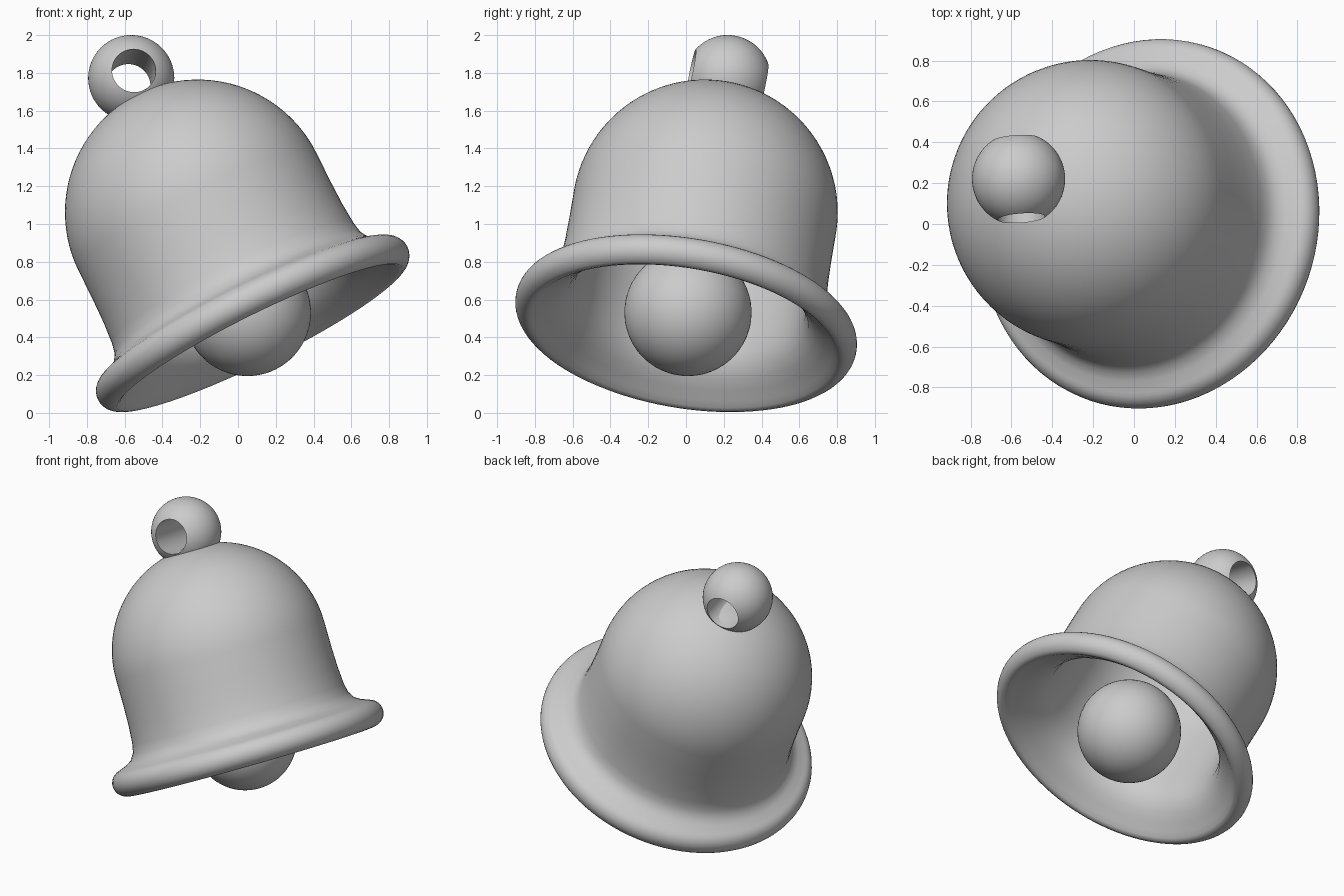
import bpy, bmesh
from math import sin, cos, pi, radians, sqrt, asin
from mathutils import Vector

if "Cube" in bpy.data.objects:
    bpy.data.objects.remove(bpy.data.objects["Cube"])

RIM = Vector((0.08, 0.0, 0.47))                        # centre of the mouth
AXIS = Vector((-0.439, 0.15, 0.886)).normalized()      # tilted bell axis
SEG = 96


def finish(bm, name, origin, direction, angle=50):
    """Turn a z-aligned bmesh into a smooth object placed along direction."""
    bmesh.ops.recalc_face_normals(bm, faces=bm.faces)
    me = bpy.data.meshes.new(name)
    bm.to_mesh(me)
    bm.free()
    ob = bpy.data.objects.new(name, me)
    bpy.context.collection.objects.link(ob)
    ob.rotation_mode = 'QUATERNION'
    ob.rotation_quaternion = direction.to_track_quat('Z', 'Y')
    ob.location = origin
    bpy.ops.object.select_all(action='DESELECT')
    bpy.context.view_layer.objects.active = ob
    ob.select_set(True)
    bpy.ops.object.shade_smooth_by_angle(angle=radians(angle))
    return ob


def revolve(name, profile, origin, direction, closed=False, steps=SEG, angle=50):
    """Spin (radius, height) points around local z."""
    bm = bmesh.new()
    vs = [bm.verts.new((r, 0, z)) for r, z in profile]
    n = len(vs)
    for i in range(n if closed else n - 1):
        bm.edges.new((vs[i], vs[(i + 1) % n]))
    bmesh.ops.spin(bm, geom=bm.verts[:] + bm.edges[:], axis=(0, 0, 1),
                   cent=(0, 0, 0), angle=2 * pi, steps=steps, use_merge=False)
    bmesh.ops.remove_doubles(bm, verts=bm.verts, dist=1e-4)
    return finish(bm, name, origin, direction, angle)


def arc(cr, cz, rad, a0, a1, n):
    return [(cr + rad * cos(radians(a0 + (a1 - a0) * i / n)),
             cz + rad * sin(radians(a0 + (a1 - a0) * i / n))) for i in range(n + 1)]


# bell shell: outer dome, flared waist, rounded lip, then the hollow inside
outer = arc(0, 0.668, 0.703, 90, 0, 24)
waist = [(0.703, 0.5), (0.706, 0.36), (0.715, 0.24), (0.727, 0.18), (0.755, 0.135), (0.795, 0.11)]
lip = arc(0.827, 0.005, 0.087, 75, -80, 12)
inside = [(0.82, -0.072), (0.79, -0.047), (0.74, -0.012), (0.69, 0.03), (0.645, 0.08),
          (0.615, 0.15), (0.603, 0.24), (0.598, 0.4)]
inner = arc(0, 0.668, 0.597, 0, 90, 20)
revolve("bell_shell", outer + waist + lip + inside + inner, RIM, AXIS)

# clapper ball
bm = bmesh.new()
bmesh.ops.create_uvsphere(bm, u_segments=64, v_segments=32, radius=0.337)
finish(bm, "clapper", RIM + AXIS * 0.07, AXIS)

# hanging ball with a hole bored through it sideways
R, H = 0.228, 0.116
a = 90 - asin(H / R) * 180 / pi
h = sqrt(R * R - H * H)
bore = [(H, -h + 2 * h * i / 4) for i in range(1, 4)]
hole_dir = Vector((0.07, -0.97, 0.2))
hole_dir = (hole_dir - AXIS * hole_dir.dot(AXIS)).normalized()
revolve("hanging_loop", arc(0, 0, R, a, -a, 28) + bore, RIM + AXIS * 1.47,
        hole_dir, closed=True, steps=64, angle=35)
